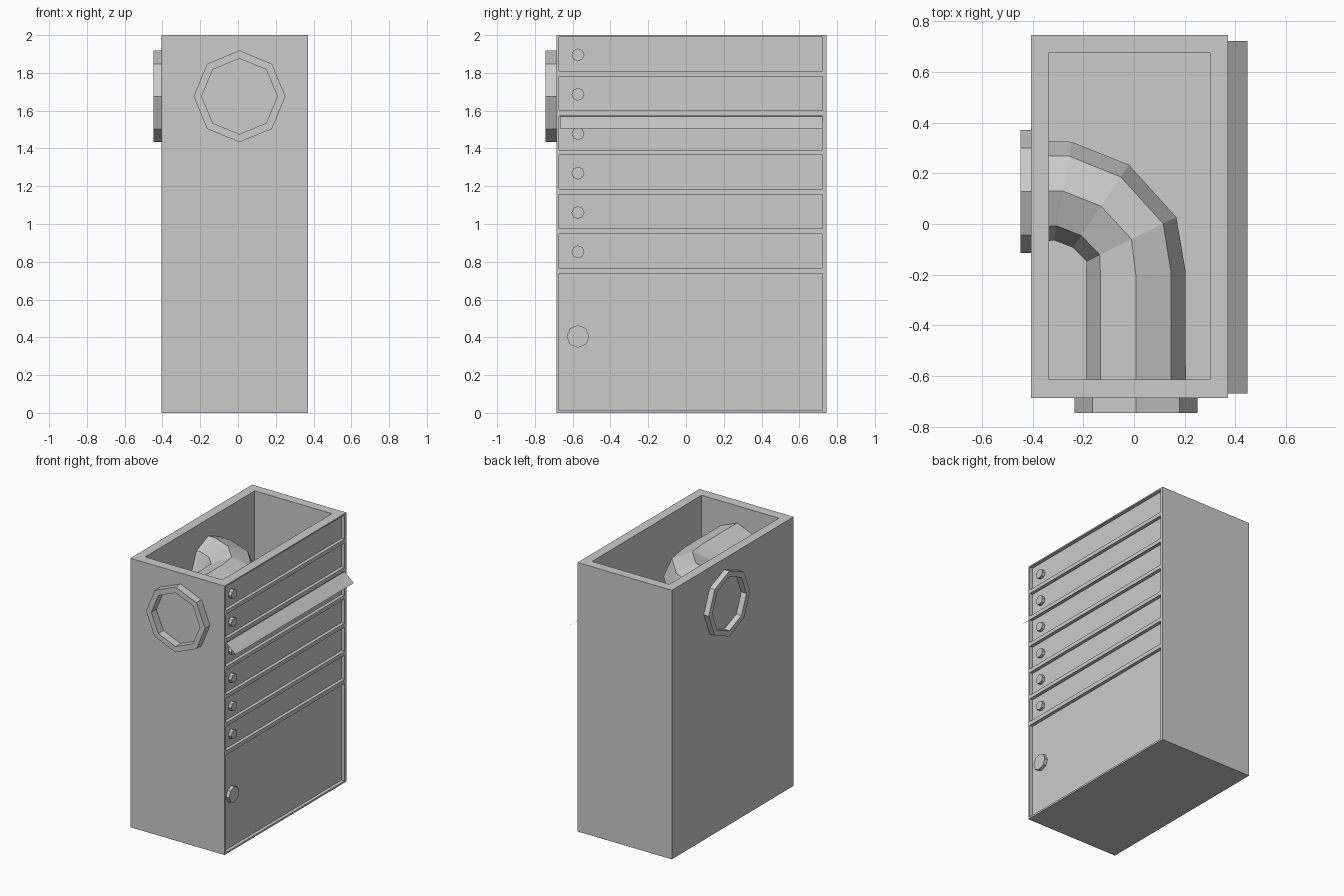
import bpy, bmesh
from math import cos, sin, pi
from mathutils import Vector

if "Cube" in bpy.data.objects:
    bpy.data.objects.remove(bpy.data.objects["Cube"])

X0, X1, Y0, Y1, H = -0.405, 0.37, -0.686, 0.745, 2.0
PANEL_X = 0.345
PIPE_Z = 1.676


def make(name, bm):
    bmesh.ops.recalc_face_normals(bm, faces=bm.faces)
    mesh = bpy.data.meshes.new(name)
    bm.to_mesh(mesh)
    bm.free()
    obj = bpy.data.objects.new(name, mesh)
    bpy.context.collection.objects.link(obj)
    return obj


def add_box(bm, lo, hi):
    verts = bmesh.ops.create_cube(bm, size=1)["verts"]
    for v in verts:
        v.co = Vector([lo[i] if v.co[i] < 0 else hi[i] for i in range(3)])


def octagon(centre, side, r):
    """Eight points in the plane of 'side' and z, one corner at the top."""
    c, s, up = Vector(centre), Vector(side).normalized(), Vector((0, 0, 1))
    return [c + r * (cos(i * pi / 4) * s + sin(i * pi / 4) * up) for i in range(8)]


def loft(name, loops, cap=False, closed=False):
    bm = bmesh.new()
    rings = [[bm.verts.new(p) for p in loop] for loop in loops]
    pairs = list(zip(rings, rings[1:]))
    if closed:
        pairs.append((rings[-1], rings[0]))
    for a, b in pairs:
        for i in range(8):
            j = (i + 1) % 8
            bm.faces.new((a[i], a[j], b[j], b[i]))
    if cap:
        bm.faces.new(rings[0])
        bm.faces.new(rings[-1])
    return make(name, bm)


# Cabinet block with an open top cavity and recessed door fronts
bm = bmesh.new()
add_box(bm, (X0, Y0, 0), (X1, Y1, H))
cabinet = make("cabinet", bm)

drawer_tops = [1.99 - 0.2085 * i for i in range(6)]
openings = [(t - 0.18, t) for t in drawer_tops] + [(0.013, 0.737)]
bm = bmesh.new()
add_box(bm, (-0.335, -0.612, 1.0), (0.30, 0.675, 2.2))
for lo, hi in openings:
    add_box(bm, (PANEL_X, -0.672, lo), (0.5, 0.722, hi))
cutter = make("cutter", bm)
cutter.hide_render = True

cut = cabinet.modifiers.new("recesses", "BOOLEAN")
cut.operation = "DIFFERENCE"
cut.solver = "EXACT"
cut.object = cutter
bpy.context.view_layer.objects.active = cabinet
bpy.ops.object.modifier_apply(modifier=cut.name)
bpy.data.objects.remove(cutter)

# Round knobs, flush with the frame
knobs = [(t - 0.095, 0.034) for t in drawer_tops] + [(0.405, 0.06)]
for i, (z, r) in enumerate(knobs):
    name = "door_knob" if i == 6 else f"drawer_knob_{i + 1}"
    loft(name, [octagon((x, -0.572, z), (0, 1, 0), r) for x in (PANEL_X, X1 - 0.001)], cap=True)

# Thin sloping flap over the third drawer
bm = bmesh.new()
bm.faces.new([bm.verts.new(p) for p in (
    (X1, -0.668, 1.57), (X1, 0.722, 1.57), (0.447, 0.722, 1.505), (0.447, -0.668, 1.505))])
make("flap", bm)


# Raised octagonal port collars on the front and left walls
def collar(name, wall, outer, side):
    loft(name, [octagon(c, side, r) for c, r in
                ((wall, 0.243), (outer, 0.243), (outer, 0.2), (wall, 0.2))], closed=True)


collar("front_collar", (0.008, Y0, PIPE_Z), (0.008, -0.745, PIPE_Z), (1, 0, 0))
collar("left_collar", (X0, 0.128, PIPE_Z), (-0.447, 0.128, PIPE_Z), (0, 1, 0))

# Bent pipe inside, as sections along a curve: centre x, y and side direction
path = [(0.007, -0.612, 1, 0), (0.007, -0.2, 1, 0.05), (-0.01, -0.06, 0.9, 0.44),
        (-0.13, 0.07, 0.56, 0.83), (-0.28, 0.13, 0.18, 0.98), (-0.335, 0.13, 0, 1)]
loft("elbow_pipe", [octagon((x, y, PIPE_Z), (sx, sy, 0), 0.197) for x, y, sx, sy in path])
